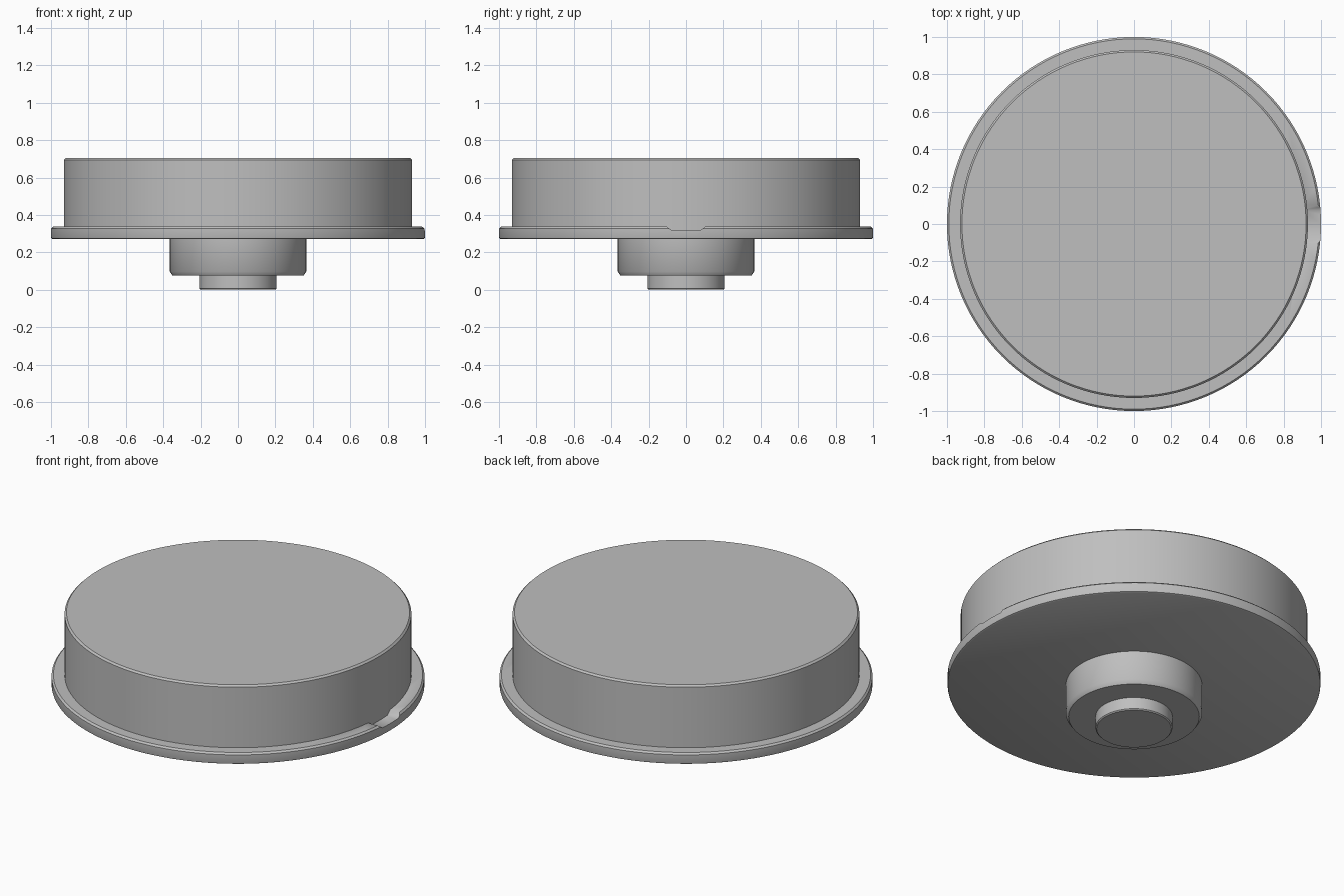
import bpy, bmesh, math

cube = bpy.data.objects.get("Cube")
if cube:
    bpy.data.objects.remove(cube)

SEGMENTS = 128

grey = bpy.data.materials.new("plain grey")
grey.use_nodes = True
colour = (0.52, 0.52, 0.52, 1)
grey.diffuse_color = colour
grey.node_tree.nodes["Principled BSDF"].inputs["Base Color"].default_value = colour


def add_object(name, bm):
    bmesh.ops.recalc_face_normals(bm, faces=bm.faces[:])
    mesh = bpy.data.meshes.new(name)
    bm.to_mesh(mesh)
    bm.free()
    mesh.materials.append(grey)
    ob = bpy.data.objects.new(name, mesh)
    bpy.context.collection.objects.link(ob)
    return ob


def turned(name, profile):
    """Revolve (radius, height) points into a solid with flat caps."""
    bm = bmesh.new()
    rings = []
    for r, z in profile:
        ring = []
        for i in range(SEGMENTS):
            a = math.tau * i / SEGMENTS
            ring.append(bm.verts.new((r * math.cos(a), r * math.sin(a), z)))
        rings.append(ring)
    for low, high in zip(rings, rings[1:]):
        for i in range(SEGMENTS):
            j = (i + 1) % SEGMENTS
            bm.faces.new((low[i], low[j], high[j], high[i]))
    bm.faces.new(rings[0])
    bm.faces.new(rings[-1])
    return add_object(name, bm)


def smooth(ob):
    bpy.ops.object.select_all(action='DESELECT')
    ob.select_set(True)
    bpy.context.view_layer.objects.active = ob
    bpy.ops.object.shade_smooth_by_angle(angle=math.radians(40))


# Main drum, wide flange, central boss and end pin
drum = turned("drum", [(0.93, 0.29), (0.93, 0.695), (0.92, 0.705)])
flange = turned("flange", [(0.99, 0.27), (0.998, 0.274), (1.0, 0.28),
                           (1.0, 0.327), (0.99, 0.337)])
boss = turned("boss", [(0.35, 0.075), (0.365, 0.097), (0.365, 0.28)])
pin = turned("pin", [(0.2, 0), (0.206, 0.006), (0.206, 0.09)])

# Shallow sloped-sided notch in the rim on the left side
bm = bmesh.new()
section = [(-0.075, 0.316), (0.075, 0.316), (0.133, 0.36), (-0.133, 0.36)]
face = bm.faces.new([bm.verts.new((0.9, y, z)) for y, z in section])
ext = bmesh.ops.extrude_face_region(bm, geom=[face])
bmesh.ops.translate(bm, vec=(0.2, 0, 0),
                    verts=[g for g in ext["geom"] if isinstance(g, bmesh.types.BMVert)])
cutter = add_object("notch_cutter", bm)
cutter.hide_render = True
cut = flange.modifiers.new("notch", 'BOOLEAN')
cut.operation = 'DIFFERENCE'
cut.solver = 'EXACT'
cut.object = cutter
bpy.context.view_layer.objects.active = flange
bpy.ops.object.modifier_apply(modifier=cut.name)
bpy.data.objects.remove(cutter)

for part in (drum, flange, boss, pin):
    smooth(part)
